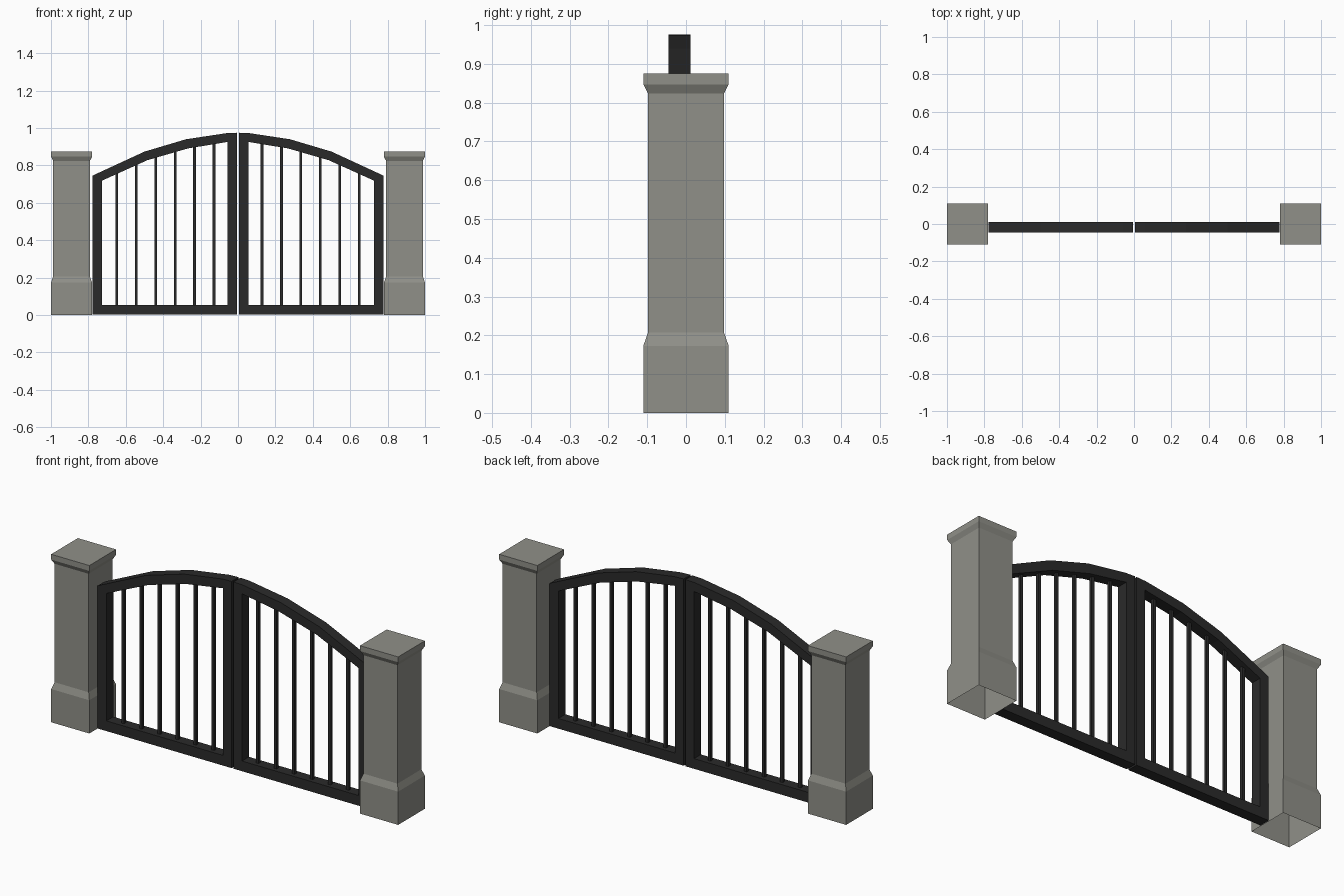
import bpy, bmesh

if "Cube" in bpy.data.objects:
    bpy.data.objects.remove(bpy.data.objects["Cube"])


def material(name, rgb):
    m = bpy.data.materials.new(name)
    m.diffuse_color = (*rgb, 1)
    m.use_nodes = True
    m.node_tree.nodes["Principled BSDF"].inputs["Base Color"].default_value = m.diffuse_color
    return m


STONE = material("grey stone", (0.28, 0.28, 0.25))
IRON = material("black iron", (0.023, 0.023, 0.023))


def finish(bm, name, mat):
    bmesh.ops.recalc_face_normals(bm, faces=bm.faces)
    me = bpy.data.meshes.new(name)
    bm.to_mesh(me)
    bm.free()
    me.materials.append(mat)
    ob = bpy.data.objects.new(name, me)
    bpy.context.collection.objects.link(ob)
    return ob


# Stone post: stacked square rings (half width, height), open underneath
POST = [(0.11, 0), (0.11, 0.173), (0.098, 0.207), (0.098, 0.824),
        (0.11, 0.847), (0.11, 0.875)]


def post(name, cx):
    bm = bmesh.new()
    rings = [[bm.verts.new((cx + sx * w, sy * w, z))
              for sx, sy in ((-1, -1), (1, -1), (1, 1), (-1, 1))]
             for w, z in POST]
    for a, b in zip(rings, rings[1:]):
        for i in range(4):
            j = (i + 1) % 4
            bm.faces.new((a[i], a[j], b[j], b[i]))
    bm.faces.new(rings[-1])
    finish(bm, name, STONE)


# Gate leaf frame: outer and inner outlines in x, z with an arched top
Y0, Y1 = -0.045, 0.012
OUTER = [(0.005, 0.002), (0.777, 0.002), (0.777, 0.746), (0.5, 0.874),
         (0.278, 0.94), (0.059, 0.973), (0.005, 0.975)]
INNER = [(0.055, 0.055), (0.727, 0.055), (0.727, 0.719), (0.485, 0.828),
         (0.268, 0.891), (0.06, 0.925), (0.055, 0.926)]


def frame(name, side):
    bm = bmesh.new()
    of, nf, ob, nb = [[bm.verts.new((side * x, y, z)) for x, z in pts]
                      for y in (Y0, Y1) for pts in (OUTER, INNER)]
    n = len(OUTER)
    for i in range(n):
        j = (i + 1) % n
        for a, b in ((of, nf), (nf, nb), (nb, ob), (ob, of)):
            bm.faces.new((a[i], a[j], b[j], b[i]))
    finish(bm, name, IRON)


def arch_z(x):
    # height of the arch underside at x
    for (xa, za), (xb, zb) in zip(INNER[2:], INNER[3:]):
        if xb <= x <= xa:
            return za + (zb - za) * (x - xa) / (xb - xa)


# Upright square bars between bottom rail and arch
def bars(name, side):
    bm = bmesh.new()
    yc, h = (Y0 + Y1) / 2, 0.0075
    for k in range(6):
        x = 0.128 + k * 0.104
        z0, z1 = 0.05, arch_z(x) + 0.008
        r = bmesh.ops.create_cube(bm, size=1)["verts"]
        for v in r:
            v.co = (side * x + v.co.x * 2 * h, yc + v.co.y * 2 * h,
                    z0 if v.co.z < 0 else z1)
    finish(bm, name, IRON)


for side, label in ((-1, "left"), (1, "right")):
    post(label + "_post", side * 0.89)
    frame(label + "_gate_frame", side)
    bars(label + "_gate_bars", side)
